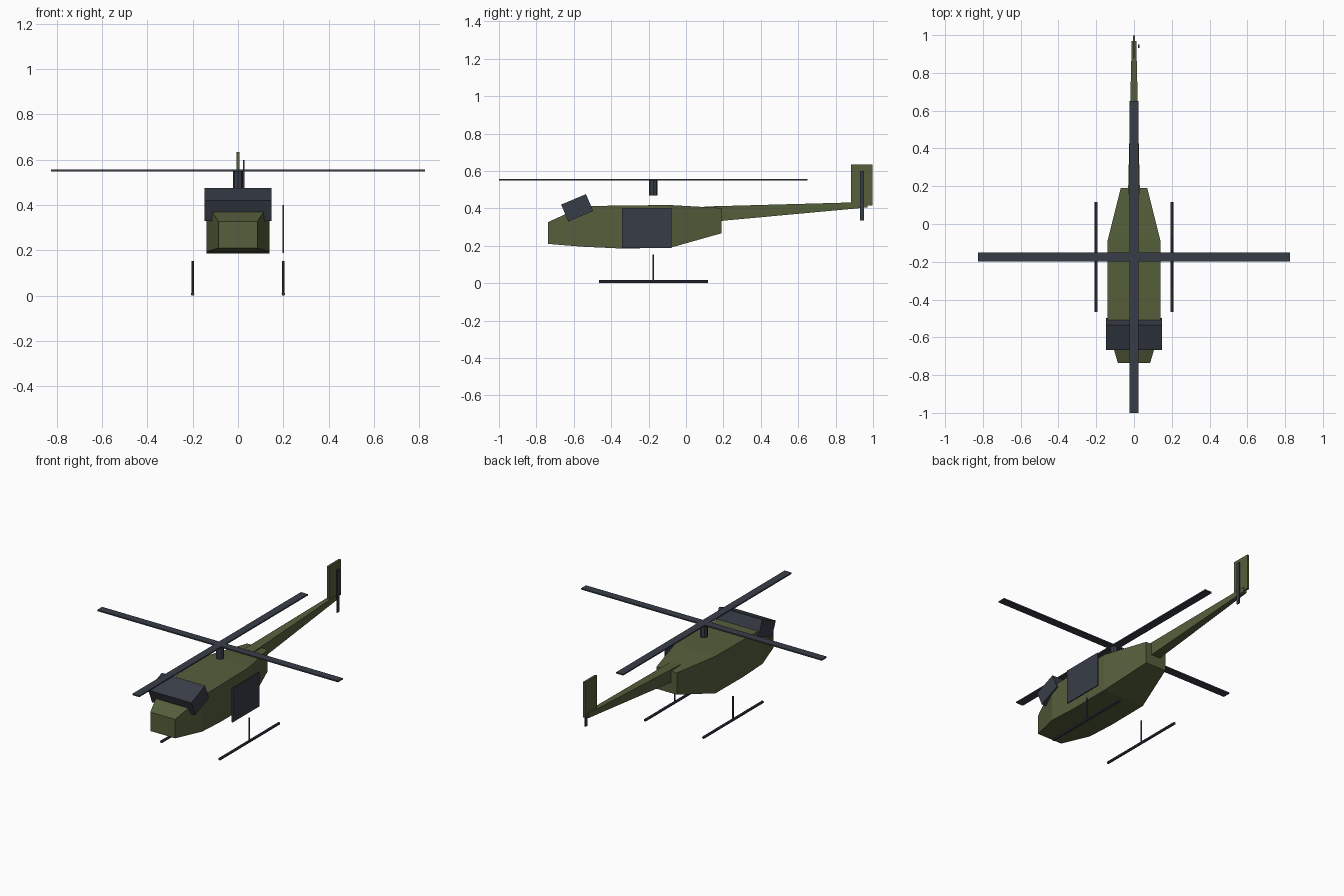
import bpy
import bmesh
from mathutils import Matrix, Vector

cube = bpy.data.objects.get("Cube")
if cube:
    bpy.data.objects.remove(cube, do_unlink=True)


def material(name, colour):
    mat = bpy.data.materials.new(name)
    mat.use_nodes = True
    mat.diffuse_color = colour
    mat.node_tree.nodes["Principled BSDF"].inputs["Base Color"].default_value = colour
    return mat


olive = material("olive green", (0.092, 0.113, 0.045, 1))
slate = material("dark slate", (0.039, 0.047, 0.064, 1))


def finish(name, bm, mat):
    bmesh.ops.recalc_face_normals(bm, faces=bm.faces)
    mesh = bpy.data.meshes.new(name)
    bm.to_mesh(mesh)
    bm.free()
    mesh.materials.append(mat)
    obj = bpy.data.objects.new(name, mesh)
    bpy.context.collection.objects.link(obj)
    return obj


def box(name, centre, size, mat, tilt=0):
    bm = bmesh.new()
    place = Matrix.Translation(centre) @ Matrix.Rotation(tilt, 4, "X")
    bmesh.ops.create_cube(bm, size=1, matrix=place @ Matrix.Diagonal((*size, 1)))
    return finish(name, bm, mat)


def rod(name, start, end, radius, mat, sides=8):
    start, end = Vector(start), Vector(end)
    axis = end - start
    turn = Vector((0, 0, 1)).rotation_difference(axis).to_matrix().to_4x4()
    bm = bmesh.new()
    bmesh.ops.create_cone(bm, cap_ends=True, segments=sides, radius1=radius,
                          radius2=radius, depth=axis.length,
                          matrix=Matrix.Translation((start + end) / 2) @ turn)
    return finish(name, bm, mat)


def loft(name, sections, mat):
    """Join rectangular sections (y, half width, bottom, top) along y."""
    bm = bmesh.new()
    rings = [[bm.verts.new((x, y, z)) for x, z in
              ((-w, low), (w, low), (w, high), (-w, high))]
             for y, w, low, high in sections]
    for a, b in zip(rings, rings[1:]):
        for i in range(4):
            j = (i + 1) % 4
            bm.faces.new((a[i], a[j], b[j], b[i]))
    bm.faces.new(rings[0])
    bm.faces.new(rings[-1])
    return finish(name, bm, mat)


# Body and tail
loft("fuselage", [(-0.737, 0.085, 0.21, 0.327), (-0.55, 0.14, 0.195, 0.412),
                  (-0.36, 0.14, 0.186, 0.415), (-0.09, 0.14, 0.188, 0.418),
                  (0.19, 0.07, 0.267, 0.402)], olive)
loft("tail_boom", [(0.10, 0.033, 0.325, 0.41), (0.97, 0.012, 0.405, 0.434)], olive)
box("tail_fin", (0, 0.94, 0.525), (0.013, 0.116, 0.22), olive)

# Cockpit glass and side door
box("canopy", (0, -0.582, 0.403), (0.297, 0.144, 0.098), slate, tilt=0.4)
box("side_door", (0.2, -0.21, 0.295), (0.007, 0.264, 0.212), slate)

# Rotors
hub_y = -0.175
rod("rotor_mast", (0, hub_y, 0.47), (0, hub_y, 0.55), 0.023, slate)
box("main_blade_lengthwise", (0, hub_y, 0.553), (0.048, 1.65, 0.008), slate)
box("main_blade_crosswise", (0, hub_y, 0.553), (1.65, 0.048, 0.008), slate)
box("tail_rotor", (0.025, 0.941, 0.467), (0.007, 0.02, 0.265), slate)

# Landing skids
for side, x in (("left", 0.2), ("right", -0.2)):
    rod(side + "_skid", (x, -0.466, 0.008), (x, 0.117, 0.008), 0.008, slate)
    rod(side + "_strut", (x, hub_y, 0.008), (x, hub_y, 0.153), 0.005, slate)
